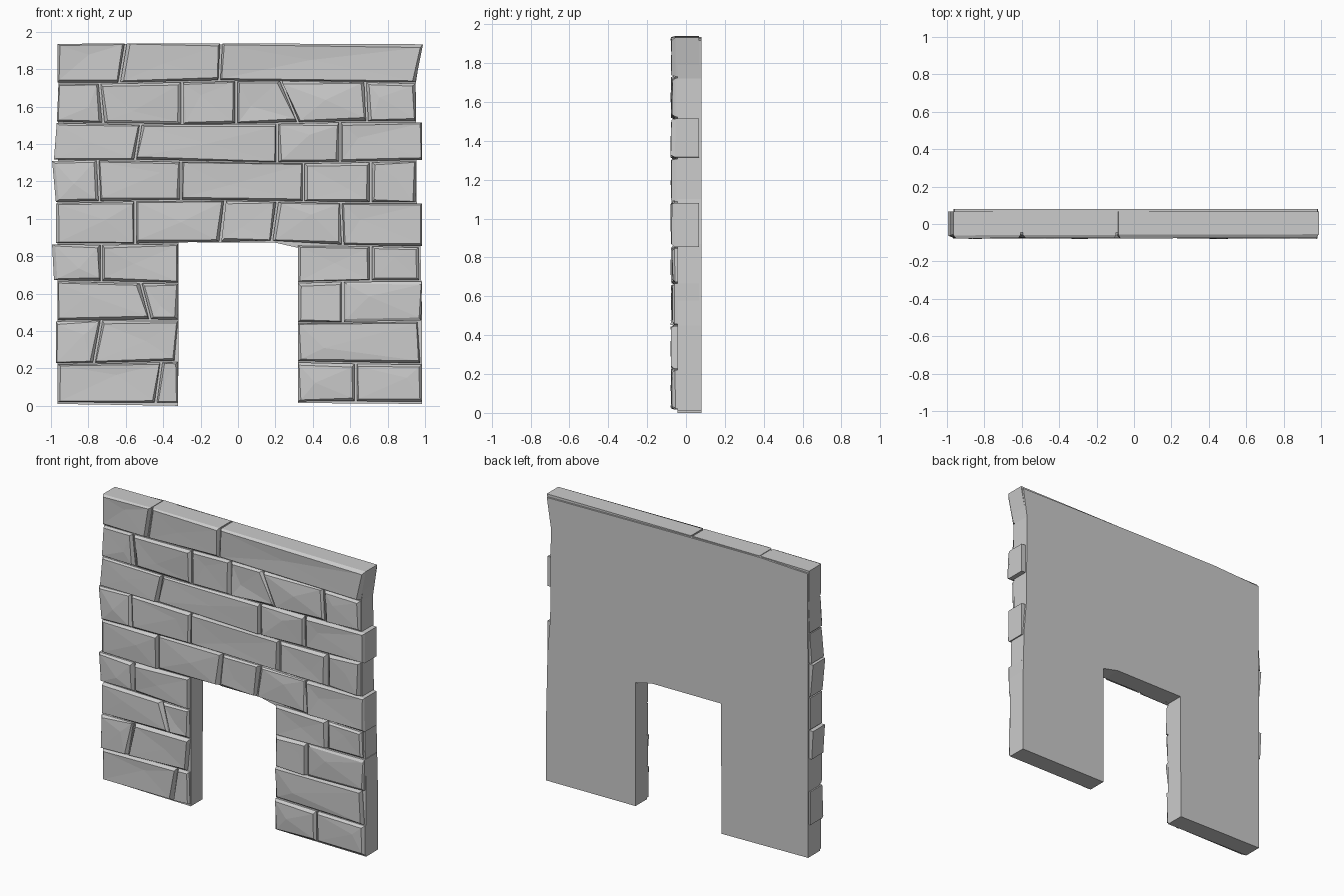
import bpy, bmesh, math, random

if "Cube" in bpy.data.objects:
    bpy.data.objects.remove(bpy.data.objects["Cube"])

random.seed(7)
BACK = 0.08


def make_object(name, bm):
    bmesh.ops.recalc_face_normals(bm, faces=bm.faces[:])
    mesh = bpy.data.meshes.new(name)
    bm.to_mesh(mesh)
    bm.free()
    obj = bpy.data.objects.new(name, mesh)
    bpy.context.collection.objects.link(obj)
    return obj


# Backing wall: one outline with the doorway, extruded in depth
outline = [(-0.965, 0.01), (-0.32, 0.0), (-0.317, 0.875), (0.2, 0.872), (0.32, 0.845),
           (0.32, 0.015), (0.985, 0.01), (0.985, 0.45), (0.975, 0.87), (0.955, 1.1),
           (0.95, 1.72), (0.98, 1.915), (0.0, 1.93), (-0.6, 1.935), (-0.96, 1.92),
           (-0.965, 0.87)]
bm = bmesh.new()
face = bm.faces.new([bm.verts.new((x, BACK, z)) for x, z in outline])
ext = bmesh.ops.extrude_face_region(bm, geom=[face])
for v in ext["geom"]:
    if isinstance(v, bmesh.types.BMVert):
        v.co.y = -0.045
make_object("backing_wall", bm)

# Course lines, bottom to top, slightly wavy
LINES = [0.015, 0.23, 0.45, 0.66, 0.87, 1.09, 1.305, 1.51, 1.73, 1.937]


def line(k, x):
    wave = 0.004 if k in (0, 9) else 0.008
    drop = 0.02 if k == 4 and x > 0.25 else 0.0
    return LINES[k] + wave * math.sin(3 * x + 1.7 * k) - drop


def stone(bm, k, left, right, outer):
    """One chipped stone: joints are (bottom x, top x); front is a faceted, inset face."""
    g = 0.006
    back = 0.068 if outer else -0.03
    pts = [(left[0] + g, line(k, left[0]) + g), (right[0] - g, line(k, right[0]) + g),
           (right[1] - g, line(k + 1, right[1]) - g / 3), (left[1] + g, line(k + 1, left[1]) - g / 3)]
    signs = [(1, 1), (-1, 1), (-1, -1), (1, -1)]
    rear = [bm.verts.new((x, back, z)) for x, z in pts]
    mid = [bm.verts.new((x, random.uniform(-0.062, -0.052), z)) for x, z in pts]
    front = [bm.verts.new((x + sx * random.uniform(0.004, 0.018),
                           random.uniform(-0.079, -0.066),
                           z + sz * random.uniform(0.004, 0.018)))
             for (x, z), (sx, sz) in zip(pts, signs)]
    # facet ridge point somewhere on the face
    u, w = random.uniform(0.2, 0.8), random.uniform(0.25, 0.75)
    a = front[0].co.lerp(front[1].co, u)
    b = front[3].co.lerp(front[2].co, u)
    peak = bm.verts.new(a.lerp(b, w))
    peak.co.y = random.uniform(-0.08, -0.068)
    bm.faces.new(rear)
    for i in range(4):
        j = (i + 1) % 4
        bm.faces.new((rear[i], rear[j], mid[j], mid[i]))
        bm.faces.new((mid[i], mid[j], front[j], front[i]))
        bm.faces.new((front[i], front[j], peak))


# Vertical joints per course; a pair is a slanted joint (bottom x, top x)
COURSES = [
    [[-0.97, (-0.44, -0.41), -0.315], [0.315, 0.63, 0.99]],
    [[-0.98, (-0.77, -0.73), (-0.335, -0.315)], [0.315, (0.98, 0.965)]],
    [[-0.97, (-0.47, -0.52), -0.315], [0.315, 0.56, (0.985, 0.99)]],
    [[(-0.99, -1.0), -0.73, -0.315], [0.315, 0.71, (0.975, 0.97)]],
    [[-0.98, -0.55, (-0.095, -0.07), (0.18, 0.21), (0.56, 0.55), 0.99]],
    [[(-0.98, -1.0), (-0.74, -0.75), -0.305, 0.35, 0.71, 0.955]],
    [[(-0.99, -0.975), (-0.55, -0.52), 0.21, 0.545, 0.99]],
    [[(-0.975, -0.965), (-0.72, -0.74), -0.3, -0.01, (0.32, 0.23), (0.69, 0.68), 0.955]],
    [[-0.97, (-0.635, -0.6), (-0.1, -0.09), (0.955, 0.995)]],
]
for k, groups in enumerate(COURSES):
    bm = bmesh.new()
    for joints in groups:
        pairs = [j if isinstance(j, tuple) else (j, j) for j in joints]
        for l, r in zip(pairs, pairs[1:]):
            outer = l[0] < -0.9 or r[0] > 0.9 or k == 8
            stone(bm, k, l, r, outer)
    make_object(f"stone_course_{k + 1}", bm)
